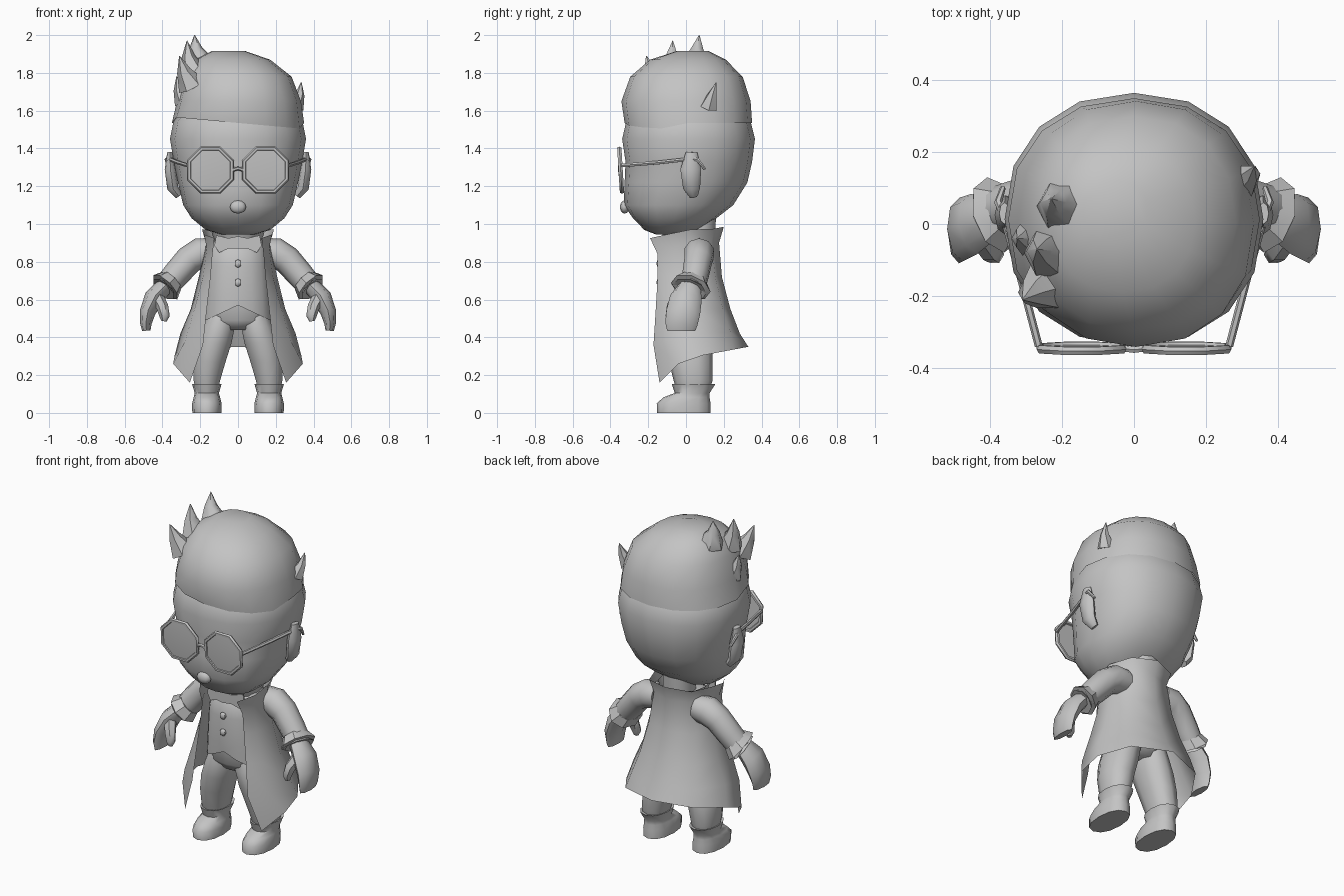
import bpy, bmesh, math
from mathutils import Vector

if "Cube" in bpy.data.objects:
    bpy.data.objects.remove(bpy.data.objects["Cube"])

grey = bpy.data.materials.new("plain grey")
grey.diffuse_color = (0.55, 0.55, 0.55, 1)
grey.use_nodes = True
grey.node_tree.nodes["Principled BSDF"].inputs["Base Color"].default_value = grey.diffuse_color


def finish(name, bm, mirror=False, angle=55, closed=True):
    if closed:
        bmesh.ops.recalc_face_normals(bm, faces=bm.faces)
    me = bpy.data.meshes.new(name)
    bm.to_mesh(me)
    bm.free()
    me.materials.append(grey)
    ob = bpy.data.objects.new(name, me)
    bpy.context.collection.objects.link(ob)
    bpy.ops.object.select_all(action='DESELECT')
    ob.select_set(True)
    bpy.context.view_layer.objects.active = ob
    bpy.ops.object.shade_smooth_by_angle(angle=math.radians(angle))
    if mirror:
        mod = ob.modifiers.new("mirror", 'MIRROR')
        mod.use_clip = True
        mod.merge_threshold = 0.0005
    return ob


def skin(bm, rings, caps=(True, True)):
    rows = [[bm.verts.new(p) for p in r] for r in rings]
    n = len(rows[0])
    for a, b in zip(rows, rows[1:]):
        for i in range(n):
            j = (i + 1) % n
            bm.faces.new((a[i], a[j], b[j], b[i]))
    if caps[0]:
        bm.faces.new(rows[0][::-1])
    if caps[1]:
        bm.faces.new(rows[-1])


def loft(name, rings, n=16, power=0.9, mirror=False, caps=(True, True), hem=None, angle=55):
    """Stack of level rings: (centre x, z, half width, front y, back y)."""
    out = []
    for k, (cx, z, hx, yf, yb) in enumerate(rings):
        ring = []
        for i in range(n):
            a = 2 * math.pi * i / n
            s, c = math.sin(a), math.cos(a)
            x = cx + hx * math.copysign(abs(s) ** power, s)
            y = (yf + yb) / 2 - (yb - yf) / 2 * math.copysign(abs(c) ** power, c)
            ring.append((x, y, hem(x, y) if hem and k == 0 else z))
        out.append(ring)
    bm = bmesh.new()
    skin(bm, out, caps)
    return finish(name, bm, mirror, angle)


def tube(name, path, n=8, ref=(0, 1, 0), mirror=False, caps=(True, True), angle=55):
    """Sweep along points: (x, y, z, radius across, radius along ref)."""
    pts = [Vector(p[:3]) for p in path]
    rings = []
    for i, p in enumerate(pts):
        t = (pts[min(i + 1, len(pts) - 1)] - pts[max(i - 1, 0)]).normalized()
        u = t.cross(Vector(ref)).normalized()
        v = u.cross(t)
        ra, rb = path[i][3], path[i][-1]
        rings.append([p + u * ra * math.cos(2 * math.pi * k / n)
                      + v * rb * math.sin(2 * math.pi * k / n) for k in range(n)])
    bm = bmesh.new()
    skin(bm, rings, caps)
    return finish(name, bm, mirror, angle)


def ball(name, centre, size, seg=10, rings=6, mirror=False):
    bm = bmesh.new()
    bmesh.ops.create_uvsphere(bm, u_segments=seg, v_segments=rings, radius=1)
    for v in bm.verts:
        v.co = Vector(v.co[i] * size[i] + centre[i] for i in range(3))
    return finish(name, bm, mirror)


# Head, neck, ears, nose
loft("head", [(0, .945, .09, -.16, 0), (0, .968, .17, -.22, .07), (0, 1.03, .245, -.28, .16),
              (0, 1.10, .29, -.33, .25), (0, 1.22, .318, -.325, .325), (0, 1.33, .34, -.32, .35),
              (0, 1.45, .36, -.338, .365), (0, 1.54, .342, -.317, .343), (0, 1.62, .29, -.27, .29)])
loft("neck", [(0, .86, .09, -.03, .15), (0, 1.06, .09, -.03, .16)], n=10)
tube("ear", [(.315, .04, 1.15, .02, .025), (.345, .03, 1.19, .03, .045),
             (.358, .025, 1.29, .03, .055), (.36, .03, 1.38, .015, .03)], mirror=True)
ball("nose", (0, -.325, 1.09), (.045, .025, .035))

# Hair cap with a slanted front edge and spikes
loft("hair", [(0, 1.53, .35, -.325, .35), (.005, 1.65, .328, -.342, .342),
              (-.003, 1.78, .287, -.295, .30), (-.03, 1.87, .20, -.19, .21),
              (-.05, 1.915, .09, -.05, .12)], caps=(False, True),
     hem=lambda x, y: 1.535 - (.09 * x if y < 0 else 0))
spikes = [((-.20, .05, 1.85), (-.23, .07, 2.0), .075), ((-.235, -.08, 1.80), (-.27, -.07, 1.97), .075),
          ((-.245, -.17, 1.73), (-.31, -.21, 1.89), .075), ((-.28, -.04, 1.65), (-.325, -.04, 1.78), .06),
          ((.30, .12, 1.62), (.335, .16, 1.75), .05)]
for base, tip, r in spikes:
    b, t = Vector(base), Vector(tip)
    m = b.lerp(t, .5) + Vector((math.copysign(.01, b.x), 0, 0))
    tube("hair_spike", [(*b, r), (*m, r * .5), (*t, .002)], n=6)

# Glasses: octagonal rims, lenses, bridge and arms
bm = bmesh.new()
rim = []
for i in range(8):
    a = math.radians(22.5 + 45 * i)
    for_r = []
    for k in range(6):
        b = 2 * math.pi * k / 6
        r = .122 + .013 * math.cos(b)
        z = r * math.sin(a)
        for_r.append((.146 + r * math.cos(a), -.346 - .06 * z + .013 * math.sin(b), 1.285 + z))
    rim.append(for_r)
skin(bm, rim + rim[:1], (False, False))
bmesh.ops.remove_doubles(bm, verts=bm.verts, dist=.0005)
finish("glasses_rim", bm, True)
bm = bmesh.new()
for y in (-.352, -.343):
    edge = [bm.verts.new((.146 + .118 * math.cos(a), y - .06 * .118 * math.sin(a), 1.285 + .118 * math.sin(a)))
            for a in (math.radians(22.5 + 45 * i) for i in range(8))]
    mid = bm.verts.new((.146, y - .008 if y < -.35 else y, 1.285))
    for i in range(8):
        bm.faces.new((edge[i], edge[(i + 1) % 8], mid) if y < -.35 else (edge[(i + 1) % 8], edge[i], mid))
finish("lens", bm, True, closed=False)
tube("glasses_bridge", [(-.03, -.346, 1.285, .01), (0, -.35, 1.295, .01), (.03, -.346, 1.285, .01)], n=6)
tube("glasses_arm", [(.265, -.34, 1.31, .011), (.315, -.15, 1.325, .011), (.365, .03, 1.345, .011),
                     (.378, .06, 1.342, .011), (.365, .10, 1.29, .008)], n=6, ref=(0, 0, 1), mirror=True)

# Waistcoat with a notched hem, shirt collar, bow and buttons
loft("waistcoat", [(0, .5, .185, -.135, .15), (0, .62, .175, -.14, .15), (0, .78, .165, -.14, .15),
                   (0, .88, .15, -.125, .14), (0, .93, .10, -.07, .13)], caps=(False, True),
     hem=lambda x, y: .49 + .08 * max(0, 1 - abs(x) / .17))
loft("shirt_collar", [(0, .90, .12, -.11, .14), (0, .955, .14, -.13, .16)], n=12, caps=(False, False))
bm = bmesh.new()
outline = [(0, .87), (.05, .87), (.10, .848), (.125, .885), (.115, .94), (.05, .925), (0, .935)]
outline += [(-x, z) for x, z in outline[5:0:-1]]
layers = [[(x, y + abs(x) * .25, z) for x, z in outline] for y in (-.146, -.137)]
skin(bm, layers)
finish("bow", bm, angle=30)
for z in (.79, .69):
    ball("button", (0, -.143, z), (.02, .014, .022), 6, 4)

# Long open coat: rows from collar to hem, front edge round to back centre
rows = [
    [(.125, -.19, .925), (.18, -.10, .945), (.19, .02, .97), (.14, .15, .975), (0, .20, .985)],
    [(.135, -.15, .84), (.165, -.08, .87), (.17, .03, .9), (.12, .135, .9), (0, .175, .9)],
    [(.145, -.15, .72), (.185, -.09, .72), (.205, .04, .73), (.14, .155, .72), (0, .19, .72)],
    [(.165, -.16, .55), (.23, -.10, .55), (.25, .05, .55), (.17, .195, .55), (0, .235, .55)],
    [(.185, -.172, .36), (.28, -.11, .38), (.305, .06, .42), (.20, .235, .43), (0, .285, .42)],
    [(.255, -.14, .16), (.343, -.04, .26), (.335, .09, .305), (.23, .25, .335), (0, .33, .35)]]
bm = bmesh.new()
grid = [[bm.verts.new(p) for p in r] for r in rows]
for a, b in zip(grid, grid[1:]):
    for i in range(4):
        bm.faces.new((a[i], b[i], b[i + 1], a[i + 1]))
finish("coat", bm, True, closed=False)

# Sleeves, cuffs and mitten hands
tube("sleeve", [(.13, .07, .85, .075), (.20, .07, .845, .083), (.26, .065, .81, .076),
                (.33, .05, .73, .072), (.39, .035, .66, .066)], n=10, mirror=True)
tube("cuff", [(.35, .04, .70, .068, .075), (.385, .025, .665, .09, .11),
              (.395, .02, .655, .075, .095), (.375, .03, .675, .05, .06)],
     n=8, mirror=True, angle=40)
tube("hand", [(.39, .02, .67, .045, .06), (.445, 0, .61, .052, .085), (.48, -.015, .53, .042, .09),
              (.488, -.025, .47, .03, .085), (.485, -.025, .435, .022, .075)], mirror=True)
tube("thumb", [(.43, -.03, .62, .035), (.40, -.075, .56, .032), (.388, -.085, .51, .027),
               (.392, -.085, .485, .014)], n=6, mirror=True)

# Trousers and boots
loft("hips", [(0, .44, .10, -.08, .10), (0, .49, .175, -.12, .135), (0, .60, .17, -.125, .14)], n=14)
loft("trouser_leg", [(.165, .12, .062, -.05, .125), (.165, .17, .073, -.065, .14),
                     (.15, .27, .088, -.09, .14), (.125, .37, .095, -.11, .14),
                     (.10, .46, .088, -.115, .135), (.09, .52, .075, -.10, .125)], n=10, mirror=True)
loft("boot", [(.165, 0, .077, -.153, .13), (.165, .05, .078, -.155, .13), (.165, .082, .07, -.12, .125),
              (.165, .105, .064, -.06, .125), (.165, .152, .078, -.075, .155),
              (.165, .145, .06, -.05, .125)], n=12, mirror=True)
